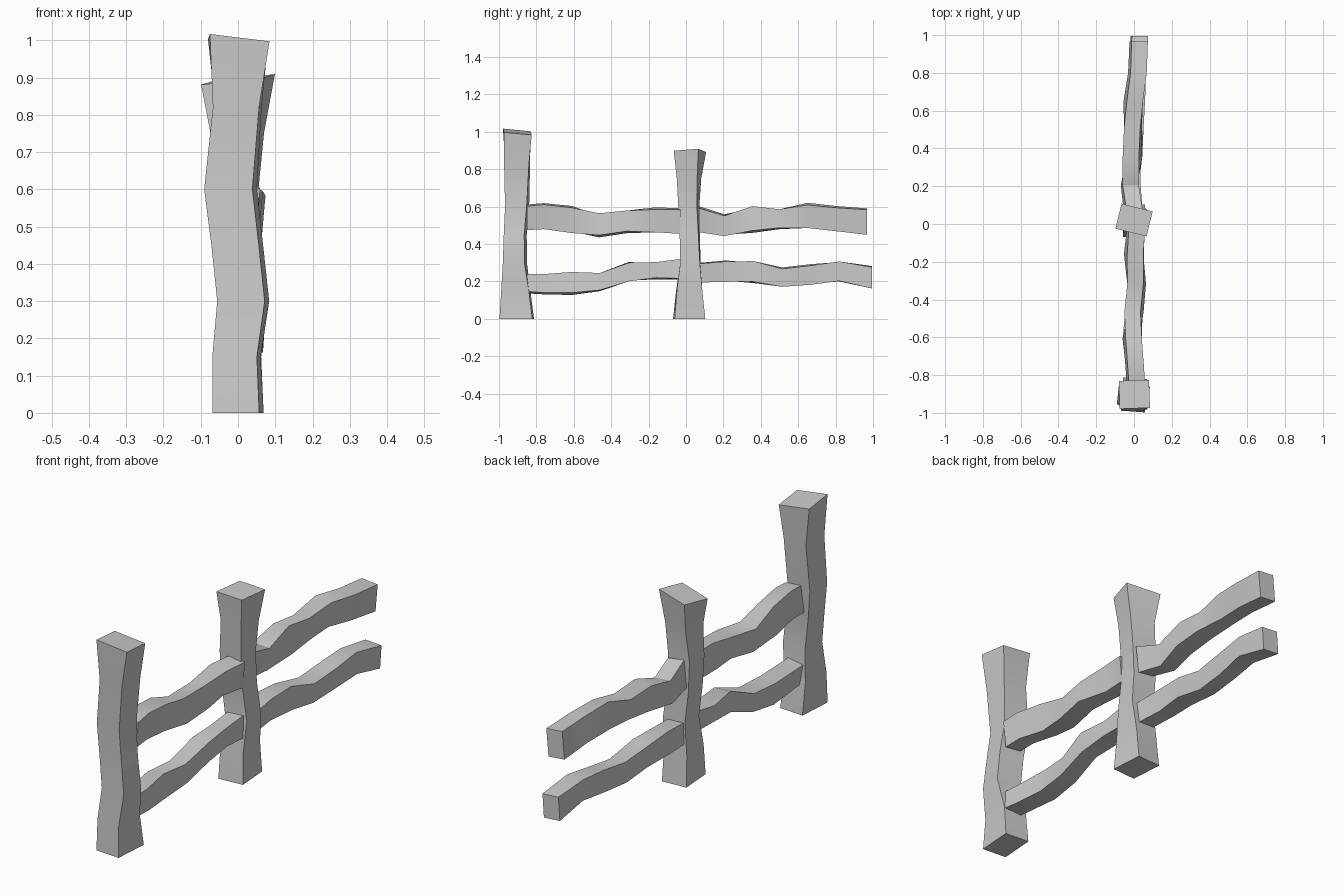
import bpy, math
from mathutils import Vector


def loft(name, rings):
    """Skin a list of four-corner rings into a closed beam."""
    verts = [p for r in rings for p in r]
    faces = [(0, 1, 2, 3)]
    for i in range(len(rings) - 1):
        a, b = 4 * i, 4 * i + 4
        for k in range(4):
            n = (k + 1) % 4
            faces.append((a + k, b + k, b + n, a + n))
    e = 4 * (len(rings) - 1)
    faces.append((e + 3, e + 2, e + 1, e))
    me = bpy.data.meshes.new(name)
    me.from_pydata(verts, [], faces)
    ob = bpy.data.objects.new(name, me)
    bpy.context.collection.objects.link(ob)
    bpy.ops.object.select_all(action='DESELECT')
    ob.select_set(True)
    bpy.context.view_layer.objects.active = ob
    # consistent outward normals
    bpy.ops.object.mode_set(mode='EDIT')
    bpy.ops.mesh.select_all(action='SELECT')
    bpy.ops.mesh.normals_make_consistent(inside=False)
    bpy.ops.object.mode_set(mode='OBJECT')
    bpy.ops.object.shade_smooth_by_angle(angle=math.radians(25))
    return ob


def corners(hu, hv, deg):
    c, s = math.cos(math.radians(deg)), math.sin(math.radians(deg))
    return [(u * c - v * s, u * s + v * c)
            for u, v in ((-hu, -hv), (hu, -hv), (hu, hv), (-hu, hv))]


def post(name, sections, tilt):
    """Sections: z, centre x, centre y, half x, half y, twist. Tilt slopes the top."""
    rings = []
    for i, (z, cx, cy, hx, hy, tw) in enumerate(sections):
        tx, ty = tilt if i == len(sections) - 1 else (0, 0)
        rings.append([Vector((cx + u, cy + v, z + u * tx + v * ty))
                      for u, v in corners(hx, hy, tw)])
    loft(name, rings)


def rail(name, sections):
    """Sections: y, bottom z, top z, centre x, roll."""
    rings = []
    for y, z0, z1, cx, roll in sections:
        rings.append([Vector((cx + u, y, (z0 + z1) / 2 + v))
                      for u, v in corners(0.043, (z1 - z0) / 2 - 0.003, roll)])
    loft(name, rings)


# Upright posts
post("front_post", [
    (0.00, 0.000, -0.905, 0.063, 0.088, -4),
    (0.15, -0.004, -0.910, 0.060, 0.074, -4),
    (0.30, 0.014, -0.915, 0.064, 0.058, -6),
    (0.45, -0.002, -0.913, 0.064, 0.055, -6),
    (0.60, -0.020, -0.903, 0.065, 0.058, -6),
    (0.82, -0.002, -0.903, 0.062, 0.066, -3),
    (1.00, 0.002, -0.902, 0.080, 0.074, 2)], (-0.12, -0.1))
post("middle_post", [
    (0.00, 0.000, 0.017, 0.063, 0.082, 4),
    (0.15, 0.000, 0.017, 0.060, 0.068, 2),
    (0.30, 0.010, 0.024, 0.060, 0.052, -2),
    (0.45, -0.008, 0.020, 0.060, 0.050, -4),
    (0.60, -0.012, 0.015, 0.062, 0.050, -6),
    (0.75, -0.002, 0.016, 0.063, 0.055, -10),
    (0.895, 0.000, 0.021, 0.085, 0.068, -14)], (0.12, 0.05))

# Rails between the posts
rail("upper_front_rail", [
    (-0.85, 0.475, 0.610, 0.010, -6),
    (-0.76, 0.480, 0.618, 0.004, -5),
    (-0.61, 0.460, 0.602, -0.008, -6),
    (-0.465, 0.438, 0.562, 0.000, 8),
    (-0.315, 0.460, 0.577, 0.014, 7),
    (-0.16, 0.465, 0.594, -0.002, -8),
    (-0.03, 0.455, 0.590, 0.010, -5)])
rail("lower_front_rail", [
    (-0.85, 0.138, 0.238, 0.010, 7),
    (-0.76, 0.132, 0.238, 0.005, 6),
    (-0.61, 0.130, 0.248, -0.010, 8),
    (-0.46, 0.148, 0.245, 0.000, 4),
    (-0.305, 0.200, 0.305, 0.015, -3),
    (-0.16, 0.212, 0.302, 0.005, 6),
    (-0.03, 0.210, 0.320, 0.010, 4)])

# Rails reaching past the middle post
rail("upper_back_rail", [
    (0.07, 0.465, 0.600, -0.004, -7),
    (0.205, 0.443, 0.558, -0.022, -5),
    (0.355, 0.462, 0.600, -0.008, 8),
    (0.50, 0.480, 0.585, -0.006, 5),
    (0.65, 0.488, 0.618, -0.004, -8),
    (0.80, 0.470, 0.602, 0.018, -6),
    (0.967, 0.450, 0.590, 0.025, -5)])
rail("lower_back_rail", [
    (0.07, 0.193, 0.300, 0.000, -3),
    (0.21, 0.198, 0.312, -0.012, -4),
    (0.36, 0.192, 0.308, -0.004, 5),
    (0.515, 0.172, 0.274, 0.004, -5),
    (0.67, 0.183, 0.292, 0.012, -5),
    (0.82, 0.198, 0.308, 0.022, 2),
    (0.995, 0.162, 0.282, 0.028, -4)])
